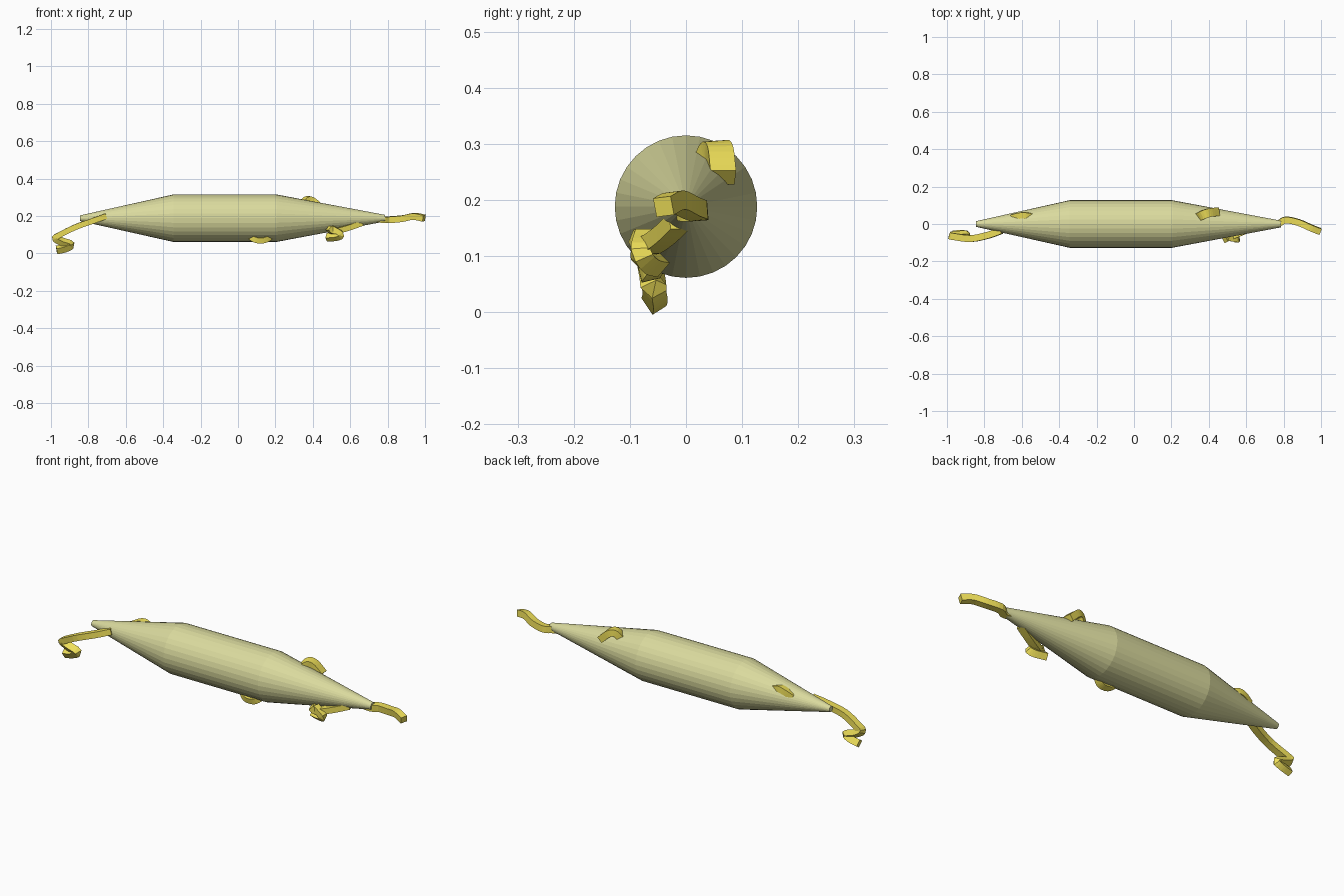
import bpy, bmesh, math
from mathutils import Vector

if "Cube" in bpy.data.objects:
    bpy.data.objects.remove(bpy.data.objects["Cube"])


def material(name, rgb):
    m = bpy.data.materials.new(name)
    m.diffuse_color = (*rgb, 1)
    m.use_nodes = True
    m.node_tree.nodes["Principled BSDF"].inputs["Base Color"].default_value = m.diffuse_color
    return m


def make_object(name, bm, mat):
    bmesh.ops.recalc_face_normals(bm, faces=bm.faces[:])
    me = bpy.data.meshes.new(name)
    bm.to_mesh(me)
    bm.free()
    me.materials.append(mat)
    ob = bpy.data.objects.new(name, me)
    bpy.context.collection.objects.link(ob)
    return ob


def skin(bm, rings):
    n = len(rings[0])
    vs = [[bm.verts.new(p) for p in r] for r in rings]
    for a, b in zip(vs, vs[1:]):
        for i in range(n):
            bm.faces.new((a[i], a[(i + 1) % n], b[(i + 1) % n], b[i]))
    bm.faces.new(vs[0])
    bm.faces.new(vs[-1])


def smooth_path(pts, steps=4):
    p = [Vector(q) for q in pts]
    p = [2 * p[0] - p[1]] + p + [2 * p[-1] - p[-2]]
    out = []
    for a, b, c, d in zip(p, p[1:], p[2:], p[3:]):
        for s in range(steps):
            t = s / steps
            out.append(0.5 * (2 * b + (c - a) * t + (2 * a - 5 * b + 4 * c - d) * t * t
                              + (3 * b - a - 3 * c + d) * t ** 3))
    return out + [p[-2]]


def tendril(name, pts, mat, wide=0.04, thick=0.032, up=(0, 0, 1)):
    # rectangular section carried along a smooth path
    path = smooth_path(pts)
    rings, nrm = [], Vector(up)
    for i, c in enumerate(path):
        t = (path[min(i + 1, len(path) - 1)] - path[max(i - 1, 0)]).normalized()
        nrm = (nrm - t * nrm.dot(t)).normalized()
        side = t.cross(nrm)
        rings.append([c + side * wide / 2 * u + nrm * thick / 2 * v
                      for u, v in ((-1, -1), (1, -1), (1, 1), (-1, 1))])
    bm = bmesh.new()
    skin(bm, rings)
    return make_object(name, bm, mat)


olive = material("pale_olive", (0.70, 0.70, 0.34))
yellow = material("yellow", (0.86, 0.74, 0.10))

# spindle shaped body with two cones and a straight middle
bm = bmesh.new()
skin(bm, [[(x, r * math.cos(math.tau * i / 32), 0.188 + r * math.sin(math.tau * i / 32))
           for i in range(32)]
          for x, r in ((-0.845, 0.015), (-0.345, 0.127), (0.205, 0.127), (0.785, 0.018))])
make_object("body", bm, olive)

# curling tendrils at the two ends
tendril("right_tail", [(0.70, 0, 0.19), (0.77, 0.002, 0.18), (0.81, 0.022, 0.18),
                       (0.88, 0.008, 0.186), (0.94, -0.018, 0.198), (0.995, -0.04, 0.188)],
        yellow, 0.034, 0.034)
tendril("left_tendril", [(-0.71, -0.035, 0.197), (-0.78, -0.06, 0.172), (-0.87, -0.078, 0.14),
                         (-0.955, -0.068, 0.098), (-0.975, -0.064, 0.083), (-0.94, -0.06, 0.062),
                         (-0.895, -0.058, 0.046), (-0.925, -0.055, 0.028), (-0.97, -0.057, 0.018)],
        yellow, 0.036, 0.03, (0.3, 0.2, 1))

# hooked tendril under the right cone
tendril("right_hook", [(0.66, -0.012, 0.162), (0.58, -0.042, 0.134), (0.51, -0.07, 0.118),
                       (0.485, -0.082, 0.136)], yellow, 0.036, 0.03)
tendril("right_hook_curl", [(0.50, -0.072, 0.135), (0.55, -0.08, 0.105),
                            (0.53, -0.07, 0.09), (0.475, -0.05, 0.085)], yellow, 0.034, 0.03)

# small loops breaking through the shell
tendril("upper_loop", [(0.34, 0.035, 0.25), (0.37, 0.05, 0.286), (0.40, 0.06, 0.281),
                       (0.445, 0.065, 0.24)], yellow, 0.046, 0.034)
tendril("lower_loop", [(0.06, -0.045, 0.10), (0.09, -0.063, 0.077), (0.12, -0.066, 0.071),
                       (0.15, -0.063, 0.077), (0.18, -0.045, 0.10)], yellow, 0.034, 0.03)
tendril("left_loop", [(-0.65, 0.035, 0.215), (-0.61, 0.045, 0.236), (-0.58, 0.046, 0.243),
                      (-0.55, 0.042, 0.235)], yellow, 0.032, 0.03)
